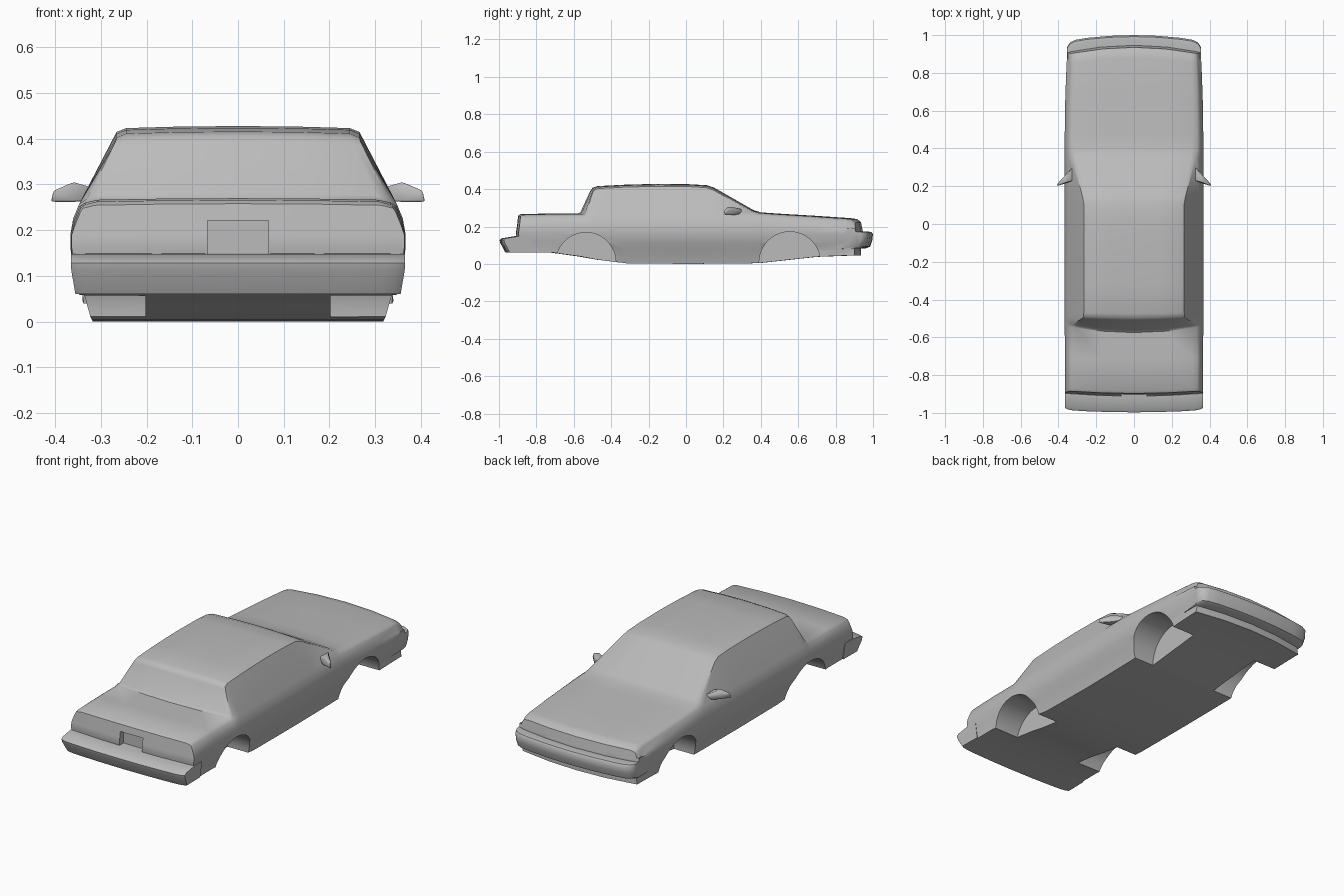
import bpy, bmesh, math
from mathutils import Vector

cube = bpy.data.objects.get("Cube")
if cube:
    bpy.data.objects.remove(cube, do_unlink=True)

paint = bpy.data.materials.new("grey_primer")
paint.use_nodes = True
GREY = (0.5, 0.5, 0.5, 1)
paint.diffuse_color = GREY
paint.node_tree.nodes["Principled BSDF"].inputs["Base Color"].default_value = GREY


def make_object(name, bm):
    bmesh.ops.remove_doubles(bm, verts=bm.verts, dist=0.0002)
    bmesh.ops.recalc_face_normals(bm, faces=bm.faces)
    mesh = bpy.data.meshes.new(name)
    bm.to_mesh(mesh)
    bm.free()
    mesh.materials.append(paint)
    obj = bpy.data.objects.new(name, mesh)
    bpy.context.collection.objects.link(obj)
    return obj


def activate(obj):
    bpy.ops.object.select_all(action='DESELECT')
    obj.select_set(True)
    bpy.context.view_layer.objects.active = obj


def smooth(obj, angle=38):
    activate(obj)
    bpy.ops.object.shade_smooth_by_angle(angle=math.radians(angle))


def bevel(obj, width, segments=3):
    mod = obj.modifiers.new("soft_edges", 'BEVEL')
    mod.width, mod.segments = width, segments
    activate(obj)
    bpy.ops.object.modifier_apply(modifier=mod.name)


def lerp_table(table, y):
    for (y0, v0), (y1, v1) in zip(table, table[1:]):
        if y <= y1:
            return v0 + (v1 - v0) * max(0, (y - y0) / (y1 - y0))
    return table[-1][1]


# Floor height and half width along the car
FLOOR = [(-0.9, 0.06), (-0.69, 0.06), (-0.37, 0.004), (0, 0), (0.39, 0.004), (0.72, 0.04), (0.9, 0.045)]
WIDTH = [(-0.9, 0.364), (-0.6, 0.367), (0.5, 0.367), (0.8, 0.362), (0.93, 0.354)]

# Body stations: y, top height, roof half width, edge drop, plan bend, end tilt
STATIONS = [
    (-0.897, 0.258, 0.340, 0.010, 0.015, -0.15),
    (-0.885, 0.266, 0.335, 0.010, 0.015, 0),
    (-0.72, 0.270, 0.335, 0.010, 0.015, 0),
    (-0.575, 0.270, 0.332, 0.010, 0.035, 0),
    (-0.563, 0.280, 0.330, 0.011, 0.035, 0),
    (-0.512, 0.390, 0.276, 0.012, 0.020, 0),
    (-0.500, 0.407, 0.268, 0.013, 0.015, 0),
    (-0.475, 0.416, 0.266, 0.013, 0.010, 0),
    (-0.32, 0.424, 0.266, 0.013, 0, 0),
    (-0.15, 0.428, 0.266, 0.013, 0, 0),
    (0.02, 0.426, 0.266, 0.013, 0, 0),
    (0.11, 0.421, 0.266, 0.013, -0.005, 0),
    (0.15, 0.408, 0.272, 0.012, -0.010, 0),
    (0.36, 0.288, 0.328, 0.009, -0.010, 0),
    (0.40, 0.276, 0.333, 0.009, -0.015, 0),
    (0.48, 0.270, 0.335, 0.009, -0.015, 0),
    (0.70, 0.257, 0.334, 0.009, -0.025, 0),
    (0.88, 0.245, 0.330, 0.009, -0.035, 0),
    (0.915, 0.240, 0.328, 0.009, -0.040, 0),
    (0.935, 0.225, 0.326, 0.008, -0.040, 0.2),
]


def station_rows(y, top, roof, drop, bend, tilt):
    """Rows from floor to roof, each with seven columns across."""
    zb, w = lerp_table(FLOOR, y), lerp_table(WIDTH, y)
    zs = min(0.257, top - 0.018)
    side = [(0.318 + 0.5 * zb, zb), (w - 0.028 + zb * 0.2, 0.075), (w - 0.008, 0.115),
            (w, 0.16), (w, 0.19), (w - 0.006, zs - 0.032), (0.348 + (w - 0.367), zs), (roof, top - drop)]
    rows = []
    for k, (hw, z) in enumerate(side):
        row = []
        for f, d in ((-1, 1), (-0.92, 0.35), (-0.5, 0.1), (0, 0), (0.5, 0.1), (0.92, 0.35), (1, 1)):
            zz = top - drop * d if k == len(side) - 1 else z
            depth = top - zz
            lean = tilt * depth if depth < 0.11 else 0
            row.append(Vector((f * hw, y + bend * (f * hw / 0.36) ** 2 + lean, zz)))
        rows.append(row)
    return rows


# Body shell: one skin from trunk over cabin to hood
bm = bmesh.new()
all_rows = [station_rows(*s) for s in STATIONS]
loops = []
for rows in all_rows:
    ring = rows[0] + [r[-1] for r in rows[1:-1]] + rows[-1][::-1] + [r[0] for r in rows[-2:0:-1]]
    loops.append([bm.verts.new(p) for p in ring])
n = len(loops[0])
for a, b in zip(loops, loops[1:]):
    for i in range(n):
        bm.faces.new((a[i], a[(i + 1) % n], b[(i + 1) % n], b[i]))
for rows in (all_rows[0], all_rows[-1]):
    grid = [[bm.verts.new(p) for p in r] for r in rows]
    for lo, hi in zip(grid, grid[1:]):
        for i in range(len(lo) - 1):
            bm.faces.new((lo[i], lo[i + 1], hi[i + 1], hi[i]))
body = make_object("body_shell", bm)


def cut(target, cutter):
    cutter.hide_render = True
    mod = target.modifiers.new("cut", 'BOOLEAN')
    mod.operation, mod.solver, mod.object = 'DIFFERENCE', 'EXACT', cutter
    activate(target)
    bpy.ops.object.modifier_apply(modifier=mod.name)
    bpy.data.objects.remove(cutter, do_unlink=True)


# Wheel arches
for y, radius in ((-0.535, 0.16), (0.555, 0.164)):
    for s in (-1, 1):
        bpy.ops.mesh.primitive_cylinder_add(vertices=48, radius=radius, depth=0.3,
                                            location=(s * 0.352, y, 0.008), rotation=(0, math.pi / 2, 0))
        wheel_cutter = bpy.context.object
        wheel_cutter.data.materials.append(paint)
        cut(body, wheel_cutter)

# Plate recess in the tail
bpy.ops.mesh.primitive_cube_add(size=1, location=(0, -0.91, 0.176))
recess = bpy.context.object
recess.scale = (0.134, 0.07, 0.09)
recess.data.materials.append(paint)
cut(body, recess)
smooth(body)


def bumper(name, profile, half_width, bow, corner):
    """Sweep a side profile (y, z, width change) across the car."""
    bm = bmesh.new()
    steps = [-1, -0.985, -0.95, -0.88, -0.7, -0.35, 0, 0.35, 0.7, 0.88, 0.95, 0.985, 1]
    rings = [[bm.verts.new((t * (half_width + dw), y + bow * t * t + corner * abs(t) ** 22, z))
              for y, z, dw in profile] for t in steps]
    m = len(profile)
    for a, b in zip(rings, rings[1:]):
        for i in range(m):
            bm.faces.new((a[i], a[(i + 1) % m], b[(i + 1) % m], b[i]))
    bm.faces.new(rings[0])
    bm.faces.new(rings[-1])
    smooth(make_object(name, bm), 42)


bumper("front_bumper", [(0.87, 0.160, 0), (0.975, 0.173, 0), (0.992, 0.170, 0), (1.0, 0.158, 0),
                        (0.996, 0.125, 0), (0.985, 0.093, -0.004), (0.965, 0.084, -0.008),
                        (0.87, 0.080, -0.012)], 0.355, -0.03, -0.035)
bumper("rear_bumper", [(-0.85, 0.150, 0), (-0.92, 0.148, 0), (-0.985, 0.137, 0), (-0.997, 0.128, 0),
                       (-0.993, 0.112, -0.001), (-0.965, 0.060, -0.010), (-0.85, 0.060, -0.012)],
       0.366, 0.012, 0.012)

# Door mirrors
for s, name in ((1, "left_mirror"), (-1, "right_mirror")):
    bm = bmesh.new()
    for x, y, z in ((0.325, 0.30, 0.268), (0.325, 0.30, 0.292), (0.325, 0.23, 0.264), (0.325, 0.23, 0.295),
                    (0.36, 0.262, 0.262), (0.36, 0.25, 0.305), (0.36, 0.22, 0.305), (0.36, 0.215, 0.262),
                    (0.41, 0.205, 0.262), (0.405, 0.202, 0.286), (0.395, 0.225, 0.288)):
        bm.verts.new((s * x, y, z))
    bmesh.ops.convex_hull(bm, input=bm.verts)
    mirror = make_object(name, bm)
    bevel(mirror, 0.004, 2)
    smooth(mirror, 50)
